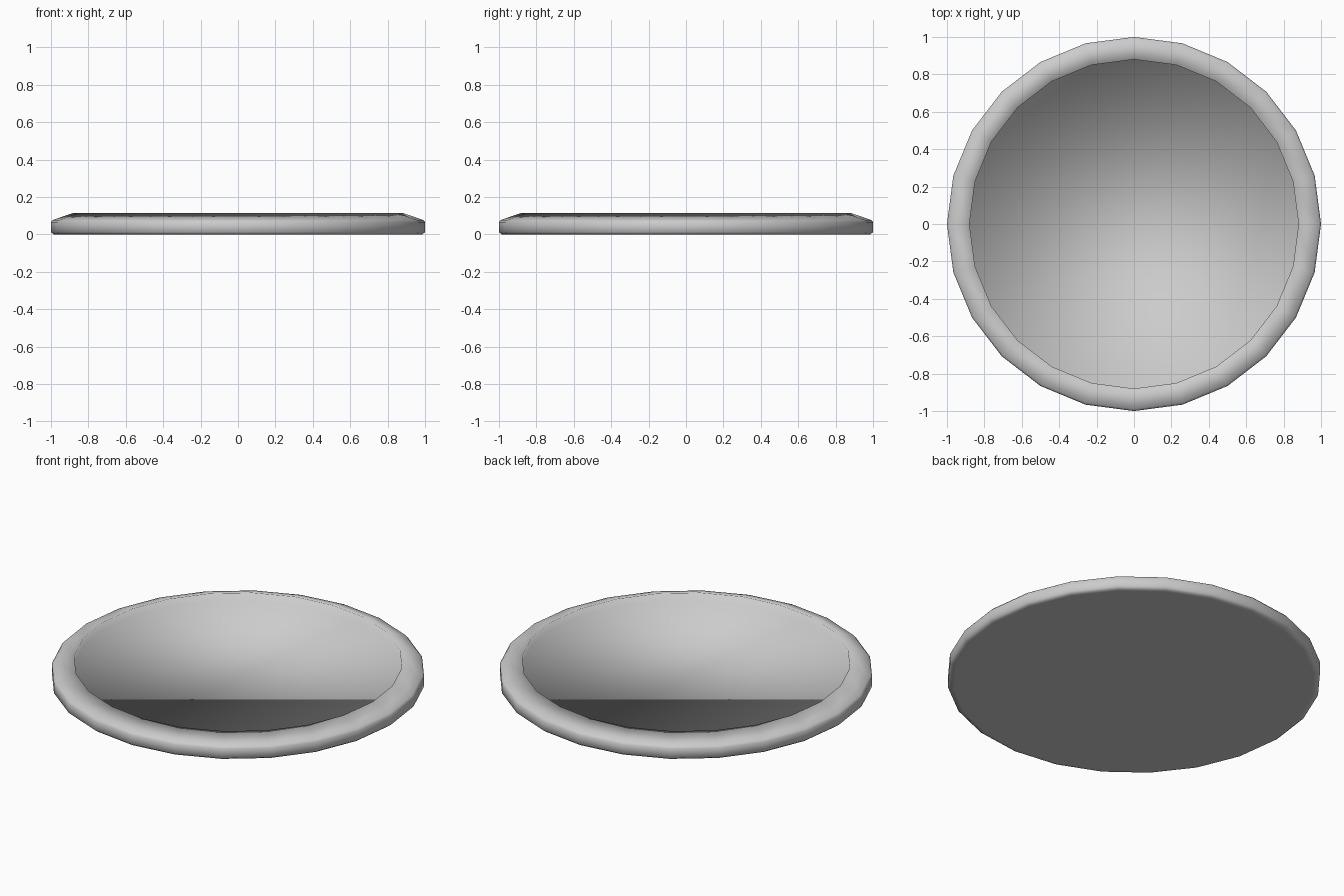
import bpy, bmesh
from math import cos, sin, tau

if "Cube" in bpy.data.objects:
    bpy.data.objects.remove(bpy.data.objects["Cube"])

SIDES = 24
# Cross-section (radius, height): underside edge, wall, sloped rim, inner lip
PROFILE = [(0.965, 0.0), (0.985, 0.0), (1.0, 0.012), (1.0, 0.066), (0.99, 0.077),
           (0.88, 0.115), (0.88, 0.07)]

bm = bmesh.new()
rings = [[bm.verts.new((r * cos(tau * i / SIDES), r * sin(tau * i / SIDES), z))
          for i in range(SIDES)] for r, z in PROFILE]

# Wall, rim and lip
for low, high in zip(rings, rings[1:]):
    for i in range(SIDES):
        j = (i + 1) % SIDES
        bm.faces.new((low[i], low[j], high[j], high[i]))

# Recessed top and flat underside
bm.faces.new(rings[-1])
bm.faces.new(rings[0][::-1])

for face in bm.faces:
    face.smooth = True

mesh = bpy.data.meshes.new("round_plate")
bm.to_mesh(mesh)
bm.free()
plate = bpy.data.objects.new("round_plate", mesh)
bpy.context.collection.objects.link(plate)
